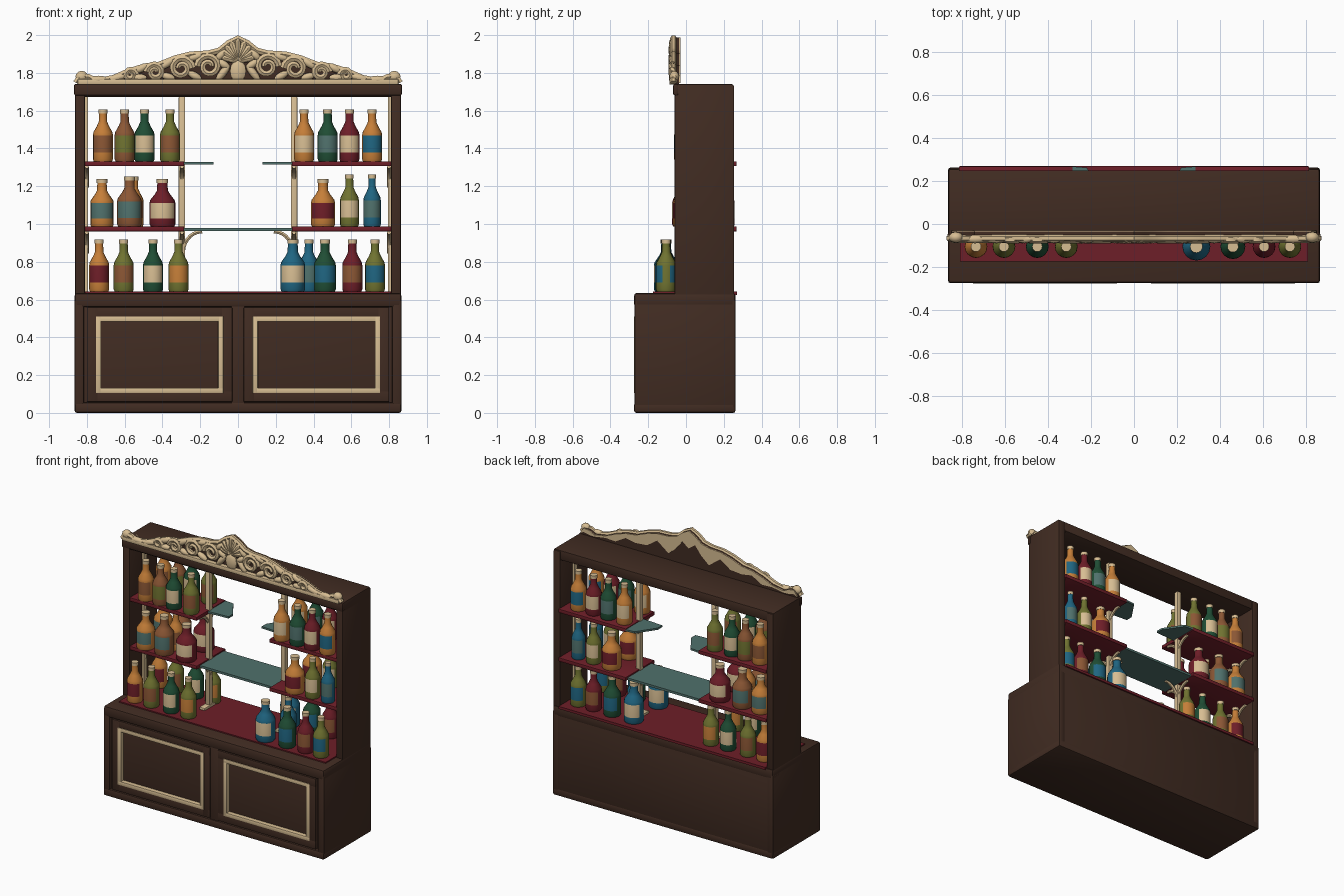
import bpy, bmesh, math
from mathutils import Vector, Matrix

if "Cube" in bpy.data.objects:
    bpy.data.objects.remove(bpy.data.objects["Cube"])

COL = dict(dark_wood=(.053, .025, .016), cream=(.68, .51, .29), red=(.155, .013, .021),
           glass_teal=(.08, .165, .15), amber=(.56, .21, .04), dark_green=(.014, .075, .035),
           olive=(.16, .17, .03), blue=(.014, .13, .22), brown=(.26, .095, .035))
M = {}
for n, c in COL.items():
    M[n] = bpy.data.materials.new(n)
    M[n].diffuse_color = (*c, 1)


def finish(name, bm, *mats):
    bmesh.ops.recalc_face_normals(bm, faces=bm.faces)
    me = bpy.data.meshes.new(name)
    bm.to_mesh(me)
    bm.free()
    for m in mats:
        me.materials.append(M[m])
    ob = bpy.data.objects.new(name, me)
    bpy.context.collection.objects.link(ob)
    return ob


def box(name, x, y, z, mat, bevel=0):
    bm = bmesh.new()
    lo, hi = Vector((x[0], y[0], z[0])), Vector((x[1], y[1], z[1]))
    bmesh.ops.create_cube(bm, size=1, matrix=Matrix.Translation((lo + hi) / 2) @ Matrix.Diagonal((*(hi - lo), 1)))
    if bevel:
        bmesh.ops.bevel(bm, geom=bm.edges[:], offset=bevel, segments=2, profile=.5, affect='EDGES')
    return finish(name, bm, mat)


def mbox(name, x, y, z, mat, bevel=0):
    for s, side in ((1, "right"), (-1, "left")):
        box(f"{name}_{side}", sorted((s * x[0], s * x[1])), y, z, mat, bevel)


def prism(name, pts, origin, axis, depth, mat):
    # outline points (u, v) extruded along y or z
    bm = bmesh.new()
    co = [(u, origin, v) if axis == 'Y' else (u, v, origin) for u, v in pts]
    f = bm.faces.new([bm.verts.new(c) for c in co])
    ext = bmesh.ops.extrude_face_region(bm, geom=[f])
    vec = (0, depth, 0) if axis == 'Y' else (0, 0, depth)
    bmesh.ops.translate(bm, verts=[v for v in ext["geom"] if isinstance(v, bmesh.types.BMVert)], vec=vec)
    return finish(name, bm, mat)


def tube(name, pts, r, mat="cream", taper=1):
    cu = bpy.data.curves.new(name, 'CURVE')
    cu.dimensions = '3D'
    cu.bevel_depth, cu.bevel_resolution, cu.use_fill_caps = r, 1, True
    sp = cu.splines.new('POLY')
    sp.points.add(len(pts) - 1)
    for i, p in enumerate(pts):
        sp.points[i].co = (*p, 1)
        sp.points[i].radius = 1 + (taper - 1) * i / (len(pts) - 1)
    ob = bpy.data.objects.new(name, cu)
    bpy.context.collection.objects.link(ob)
    me = bpy.data.meshes.new_from_object(ob.evaluated_get(bpy.context.evaluated_depsgraph_get()))
    bpy.data.objects.remove(ob)
    me.materials.clear()
    me.materials.append(M[mat])
    ob = bpy.data.objects.new(name, me)
    bpy.context.collection.objects.link(ob)


def leaf(name, c, size, ang, mat="cream"):
    bm = bmesh.new()
    bmesh.ops.create_uvsphere(bm, u_segments=10, v_segments=6, radius=1,
        matrix=Matrix.Translation(c) @ Matrix.Rotation(ang, 4, 'Y') @ Matrix.Diagonal((*size, 1)))
    finish(name, bm, mat)


# Lower cabinet: carcass, top moulding, plinth, pilasters
box("cabinet_body", (-.86, .86), (-.245, .26), (.005, .63), "dark_wood", .008)
box("cabinet_top_moulding", (-.865, .865), (-.275, .262), (.56, .635), "dark_wood", .015)
box("cabinet_plinth", (-.865, .865), (-.275, .262), (0, .055), "dark_wood", .012)
mbox("cabinet_side", (.815, .865), (-.273, .262), (.02, .6), "dark_wood", .01)
box("centre_stile", (-.035, .035), (-.268, -.24), (.04, .57), "dark_wood", .006)
box("counter_top", (-.81, .81), (-.175, .27), (.625, .643), "red")

# Doors: raised border, cream frame around a recessed panel
for s, side in ((-1, "left"), (1, "right")):
    cx = s * .415
    for nm, w, h, t, y0, mat in (("door_border", .385, .25, .06, -.272, "dark_wood"),
                                 ("door_trim", .338, .203, .028, -.276, "cream")):
        cz = .308
        for k in (-1, 1):
            box(f"{nm}_{side}_stile", sorted((cx + k * w, cx + k * (w - t))), (y0, -.24), (cz - h, cz + h), mat, .004)
            box(f"{nm}_{side}_rail", (cx - w, cx + w), (y0, -.24), sorted((cz + k * h, cz + k * (h - t))), mat, .004)

# Upper frame: sides, top, cornice (back left open)
mbox("upper_side", (.81, .862), (-.06, .255), (.62, 1.735), "dark_wood", .006)
box("upper_top", (-.862, .862), (-.055, .25), (1.672, 1.74), "dark_wood", .006)
box("cornice", (-.868, .868), (-.068, -.04), (1.68, 1.742), "dark_wood", .01)

# Shelves, glass ones tapering towards the open centre
for z, nm in ((1.32, "upper"), (.975, "middle")):
    mbox(f"{nm}_shelf", (.285, .815), (-.055, .268), (z - .014, z + .012), "red", .003)
box("centre_glass_shelf", (-.285, .285), (-.02, .25), (.962, .978), "glass_teal")
for s in (-1, 1):
    prism("glass_shelf_end", [(s * x, y) for x, y in ((.29, .07), (.13, .08), (.13, .13), (.22, .262), (.29, .268))],
          1.314, 'Z', .013, "glass_teal")

# Cream posts and curved brackets
mbox("inner_post", (.28, .314), (.08, .115), (.64, 1.675), "cream", .005)
mbox("wall_post", (.795, .812), (.08, .115), (.64, 1.675), "cream")
mbox("post_foot", (.275, .318), (.02, .17), (.64, .66), "cream", .005)


def bracket(name, x, z, dx, dy, r=.1):
    arc = [math.pi / 2 * i / 7 for i in range(8)]
    tube(name, [(x + dx * r * (1 - math.cos(a)), .098 + dy * r * (1 - math.cos(a)),
                 z - r * 1.15 + r * 1.1 * math.sin(a)) for a in arc], .011)


for s in (-1, 1):
    for z in (.96, 1.308):
        for x in (.297, .8):
            for dy in (-1, 1):
                bracket("shelf_bracket", s * x, z, 0, dy)
    bracket("centre_bracket", s * .29, .965, -s, 0)

# Crest: wooden backing plate cut to the outline, cream band along the top of its back
half = [(0, 2.0), (.05, 1.975), (.1, 1.935), (.16, 1.92), (.25, 1.915), (.33, 1.895), (.42, 1.86), (.5, 1.85),
        (.58, 1.825), (.66, 1.79), (.75, 1.775), (.79, 1.795), (.835, 1.8), (.858, 1.765)]
outline = [(-x, z) for x, z in half[:0:-1]] + half
top = [(x * .99, z - .012) for x, z in outline]
prism("crest_plate", [(-.85, 1.735)] + top + [(.85, 1.735)], -.058, 'Y', .022, "dark_wood")
low = [(x, 1.74 + (z - 1.74) * (.5 + .22 * math.sin(abs(x) * 30))) for x, z in top]
prism("crest_back_band", top + low[::-1], -.036, 'Y', .006, "cream")
tube("crest_edge", [(x, -.066, z - .017) for x, z in outline], .018)
box("crest_base_rail", (-.85, .85), (-.088, -.05), (1.738, 1.768), "cream", .006)

# Crest carving: spirals, leaves, end knobs and centre shell
for s in (-1, 1):
    for x, z, r, d in ((.155, 1.835, .062, 1), (.3, 1.825, .06, -1), (.44, 1.805, .045, 1), (.57, 1.79, .03, -1)):
        pts = []
        for i in range(25):
            a, q = i / 24 * 3 * math.pi, r * (1 - .75 * i / 24)
            pts.append((s * (x + d * q * math.cos(a)), -.073, z + q * math.sin(a)))
        tube("crest_scroll", pts, .019, taper=.75)
    for x, z, l, a in ((.08, 1.80, .06, .9), (.225, 1.885, .05, .3), (.23, 1.785, .045, -.5), (.375, 1.85, .05, .6),
                       (.37, 1.78, .04, -.3), (.51, 1.825, .045, .5), (.52, 1.775, .04, 0), (.64, 1.775, .06, .25),
                       (.74, 1.765, .06, 0), (.09, 1.895, .04, .8), (.075, 1.845, .04, -.6)):
        leaf("crest_leaf", (s * x, -.07, z), (l, .02, .02), s * a)
    leaf("crest_end_knob", (s * .828, -.062, 1.78), (.034, .026, .031), 0)
for i in range(-4, 5):
    a = i * .33
    l = .068 - .005 * abs(i)
    leaf("crest_shell_rib", (math.sin(a) * l, -.072, 1.862 + math.cos(a) * l), (.019, .02, l), a)
leaf("crest_shell_base", (0, -.072, 1.81), (.045, .02, .06), 0)


# Bottles: lathed profile, cream cap by height, labels front and back
def bottle(x, y, z, body, label, r=.053, h=.275):
    prof = [(0, 0), (r * .92, 0), (r, .012), (r, .17 * h), (r, .5 * h), (r * .95, .56 * h), (r * .6, .68 * h),
            (r * .42, .76 * h), (r * .4, .92 * h), (r * .45, .92 * h), (r * .45, h), (0, h)]
    bm = bmesh.new()
    n = 16
    vs = [bm.verts.new((p, 0, q)) for p, q in prof]
    es = [bm.edges.new(e) for e in zip(vs, vs[1:])]
    bmesh.ops.spin(bm, geom=vs + es, cent=(0, 0, 0), axis=(0, 0, 1), angle=2 * math.pi, steps=n)
    bmesh.ops.remove_doubles(bm, verts=bm.verts, dist=.0005)
    bmesh.ops.recalc_face_normals(bm, faces=bm.faces)
    for f in bm.faces:
        c = f.calc_center_median().z / h
        if c > .915:
            f.material_index = 2
        elif .2 < c < .5 and abs(f.normal.y) > .5:
            f.material_index = 1
    bmesh.ops.translate(bm, verts=bm.verts, vec=(x, y, z))
    finish("bottle", bm, body, label, "cream")


A, G, O, B, N, R, C, T = "amber", "dark_green", "olive", "blue", "brown", "red", "cream", "glass_teal"
rows = [  # shelf height, front y, back y, bottles as (x, body, label, radius, height)
    (1.332, -.01, .19, [(-.715, A, N), (-.6, N, O), (-.495, G, C), (-.36, O, N),
                        (.35, A, C), (.475, G, T), (.59, R, C), (.71, A, B)]),
    (.987, -.005, .19, [(-.72, A, T, .062, .25), (-.575, N, T, .065, .265), (-.4, R, C, .068, .25),
                        (.45, A, R, .064, .25), (.59, O, C, .05, .275), (.71, B, T, .046, .275)]),
    (.643, -.105, .17, [(-.735, A, R), (-.605, O, N), (-.45, G, C), (-.315, O, A),
                        (.29, B, C, .065), (.46, G, B, .058), (.605, R, N), (.725, O, B)])]
for z, yf, yb, items in rows:
    for b in items:
        bottle(b[0], yf, z, *b[1:])
        bottle(b[0], yb, z, *b[1:])
bottle(.375, .03, .643, B, T)
bottle(-.55, .09, .987, A, N, .05, .265)

# Smooth shading with sharp edges kept
bpy.ops.object.select_all(action='SELECT')
bpy.context.view_layer.objects.active = bpy.data.objects["cabinet_body"]
bpy.ops.object.shade_smooth_by_angle(angle=math.radians(35))

for m in bpy.data.materials:
    if m.users and not m.is_grease_pencil:
        m.use_nodes = True
        m.node_tree.nodes["Principled BSDF"].inputs["Base Color"].default_value = m.diffuse_color
